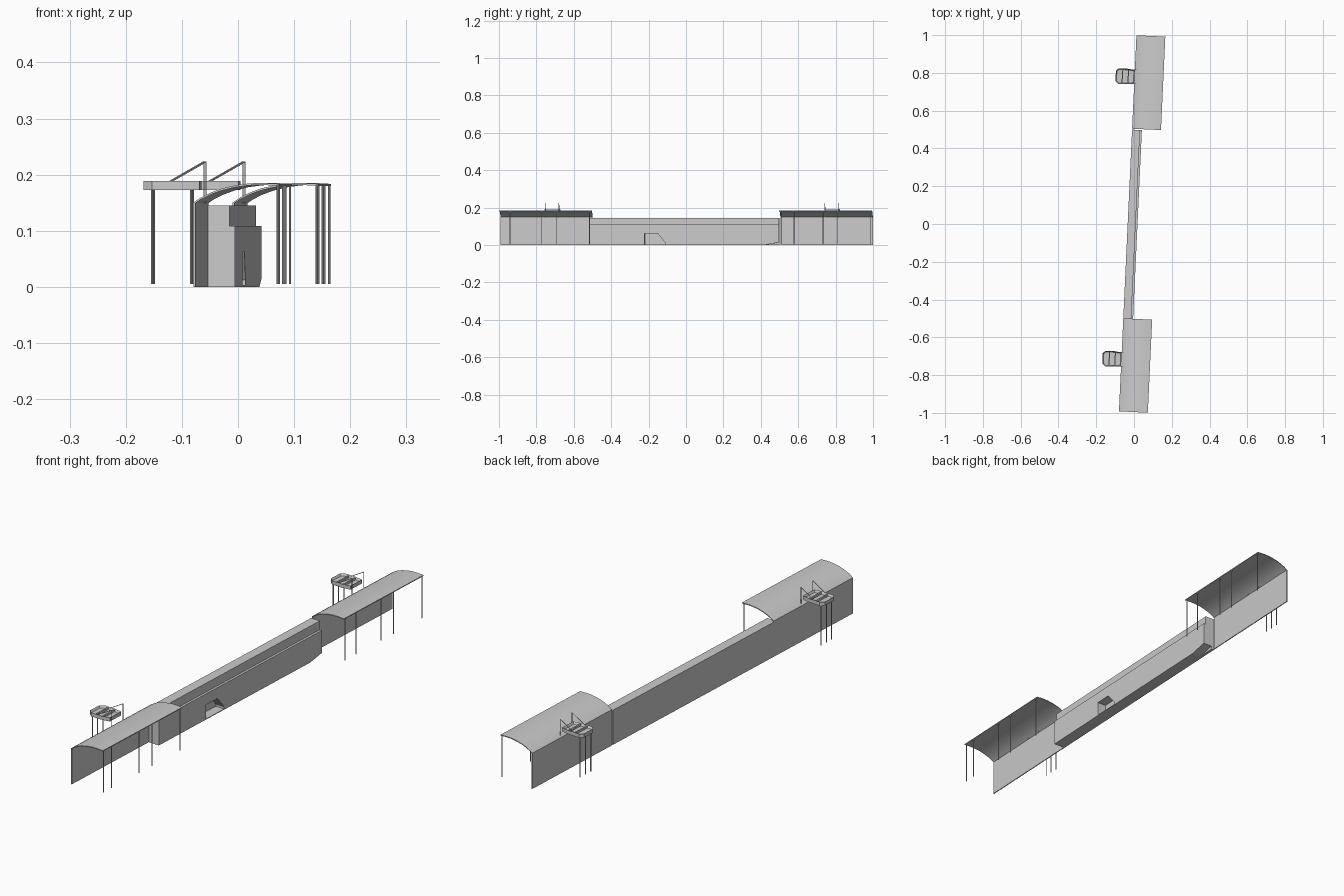
import bpy, bmesh, math
from mathutils import Matrix, Vector

if "Cube" in bpy.data.objects:
    bpy.data.objects.remove(bpy.data.objects["Cube"])

# Local frame: u across the wall, v along it, turned slightly about z
M = Matrix.Translation((-0.0335, 0, 0)) @ Matrix.Rotation(-0.0465, 4, 'Z')


def finish(name, bm):
    bmesh.ops.recalc_face_normals(bm, faces=bm.faces)
    bm.transform(M)
    mesh = bpy.data.meshes.new(name)
    bm.to_mesh(mesh)
    bm.free()
    ob = bpy.data.objects.new(name, mesh)
    bpy.context.collection.objects.link(ob)
    return ob


def prism(bm, points, offset):
    f = bm.faces.new([bm.verts.new(p) for p in points])
    r = bmesh.ops.extrude_face_region(bm, geom=[f])
    moved = [g for g in r['geom'] if isinstance(g, bmesh.types.BMVert)]
    bmesh.ops.translate(bm, verts=moved, vec=offset)


def box(bm, u0, u1, v0, v1, z0, z1):
    prism(bm, [(u0, v0, z0), (u1, v0, z0), (u1, v1, z0), (u0, v1, z0)], (0, 0, z1 - z0))


def rod(bm, a, b, r, sides=8):
    a, b = Vector(a), Vector(b)
    d = b - a
    mat = Matrix.Translation((a + b) / 2) @ d.to_track_quat('Z', 'Y').to_matrix().to_4x4()
    bmesh.ops.create_cone(bm, cap_ends=True, segments=sides, radius1=r, radius2=r,
                          depth=d.length, matrix=mat)


# Stepped central wall
bm = bmesh.new()
section = [(0, 0), (0.052, 0), (0.052, 0.108), (0.042, 0.108), (0.042, 0.145), (0, 0.145)]
prism(bm, [(u, -0.515, z) for u, z in section], (0, 1.015, 0))
wall = finish("central_wall", bm)

# Niche and sloped end undercut
bm = bmesh.new()
niche = [(-0.22, 0.003), (-0.108, 0.003), (-0.108, 0.012), (-0.15, 0.062), (-0.22, 0.062)]
prism(bm, [(0.012, v, z) for v, z in niche], (0.06, 0, 0))
prism(bm, [(0.012, v, z) for v, z in [(0.42, -0.001), (0.51, -0.001), (0.51, 0.016)]], (0.06, 0, 0))
cutter = finish("wall_cutter", bm)
cutter.hide_render = True
mod = wall.modifiers.new("niche", 'BOOLEAN')
mod.operation, mod.object, mod.solver = 'DIFFERENCE', cutter, 'EXACT'
bpy.context.view_layer.objects.active = wall
wall.select_set(True)
bpy.ops.object.modifier_apply(modifier=mod.name)
wall.select_set(False)
bpy.data.objects.remove(cutter)

# Canopy curve, from wall head to outer edge
ARC = [(0, 0.150), (0.015, 0.160), (0.03, 0.1675), (0.05, 0.175), (0.075, 0.181),
       (0.10, 0.1845), (0.125, 0.185), (0.153, 0.1835)]

# (name, canopy range, post positions, platform centre)
ENDS = [("front", -0.993, -0.5, (-0.985, -0.935, -0.765, -0.685, -0.51), -0.717),
        ("back", 0.505, 1.0, (0.515, 0.585, 0.74, 0.817, 0.993), 0.78)]

for name, v0, v1, posts, vc in ENDS:
    # Thin end wall under the canopy
    bm = bmesh.new()
    box(bm, 0, 0.004, v0, v1, 0, 0.15)
    finish(name + "_end_wall", bm)

    # Curved canopy shell
    bm = bmesh.new()
    loop = ARC + [(u, z - 0.0035) for u, z in reversed(ARC)]
    prism(bm, [(u, v0, z) for u, z in loop], (0, v1 - v0, 0))
    roof = finish(name + "_canopy", bm)
    bpy.context.view_layer.objects.active = roof
    roof.select_set(True)
    bpy.ops.object.shade_smooth_by_angle(angle=math.radians(30))
    roof.select_set(False)

    # Canopy posts
    bm = bmesh.new()
    for v in posts:
        rod(bm, (0.150, v, 0.005), (0.150, v, 0.182), 0.002)
    finish(name + "_canopy_posts", bm)

    # Side platform: tray with chamfered outer corners
    bm = bmesh.new()
    outline = [(0, -0.035), (0, 0.035), (-0.035, 0.041), (-0.085, 0.041),
               (-0.1, 0.028), (-0.1, -0.028), (-0.085, -0.041), (-0.035, -0.041)]
    prism(bm, [(u, vc + v, 0.173) for u, v in outline], (0, 0, 0.016))
    bm.normal_update()
    bmesh.ops.recalc_face_normals(bm, faces=bm.faces)
    top = max(bm.faces, key=lambda f: f.calc_center_median().z)
    bmesh.ops.inset_region(bm, faces=[top], thickness=0.006)
    bmesh.ops.translate(bm, verts=top.verts, vec=(0, 0, -0.009))
    for u in (-0.064, -0.033):
        box(bm, u - 0.003, u + 0.003, vc - 0.035, vc + 0.035, 0.179, 0.188)
    finish(name + "_platform", bm)

    # Platform legs
    bm = bmesh.new()
    for dv in (-0.033, 0, 0.033):
        rod(bm, (-0.085, vc + dv, 0.005), (-0.085, vc + dv, 0.175), 0.002)
    finish(name + "_platform_legs", bm)

    # Masts and tie rods carrying the platform
    bm = bmesh.new()
    for dv in (-0.037, 0.037):
        v = vc + dv
        rod(bm, (0.008, v, 0.148), (0.008, v, 0.223), 0.0012, 6)
        rod(bm, (-0.055, v, 0.187), (0.008, v, 0.223), 0.0012, 6)
    finish(name + "_tie_rods", bm)
